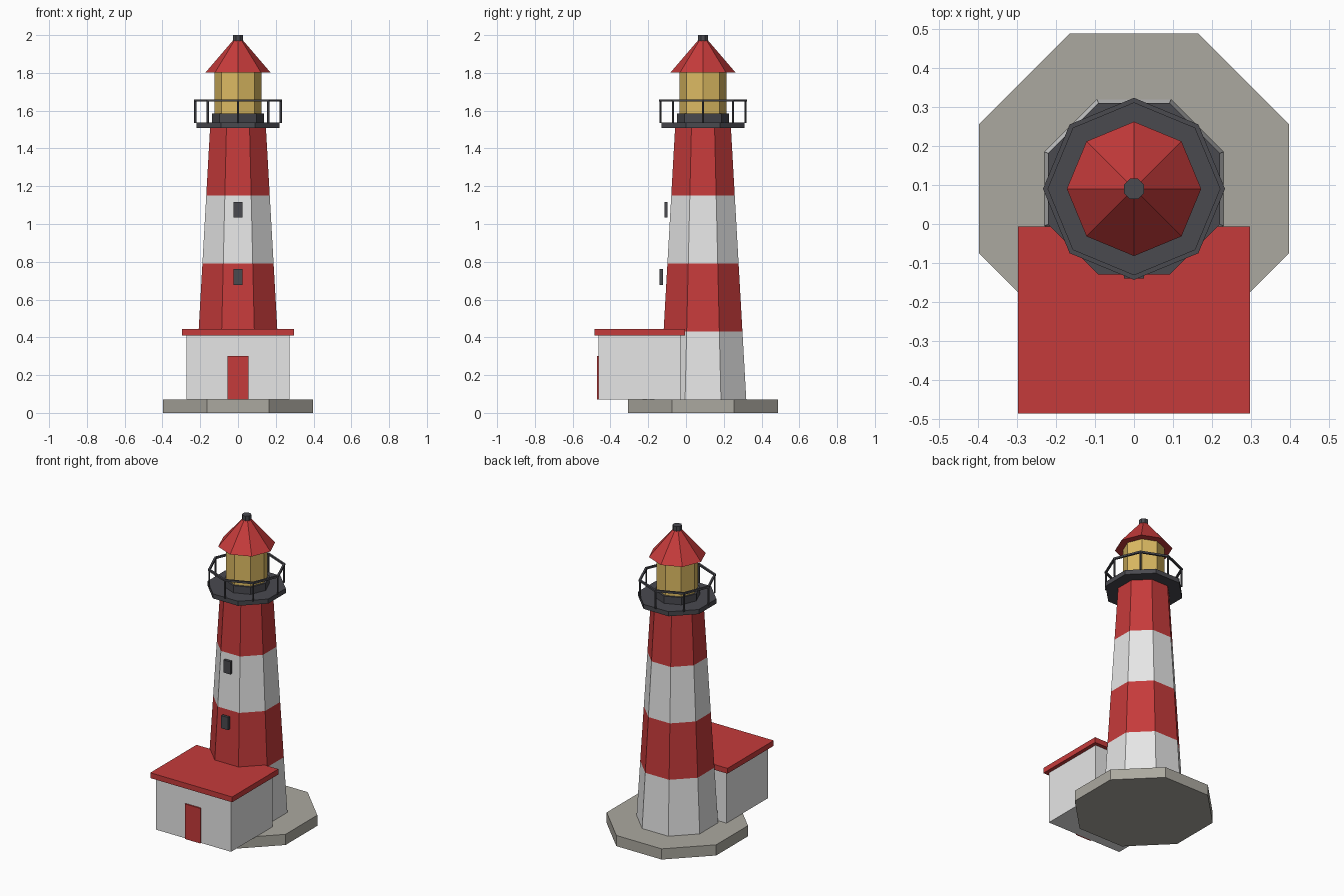
import bpy, bmesh, math
from mathutils import Vector

if "Cube" in bpy.data.objects:
    bpy.data.objects.remove(bpy.data.objects["Cube"])

CY = 0.09              # tower axis sits behind the centre
FLAT = math.pi / 8     # octagon with a flat side to the front
POINT = 0.0            # octagon with a corner to the front


def material(name, rgb):
    m = bpy.data.materials.new(name)
    m.diffuse_color = (*rgb, 1)
    m.use_nodes = True
    m.node_tree.nodes["Principled BSDF"].inputs["Base Color"].default_value = m.diffuse_color
    return m


RED = material("red paint", (0.56, 0.043, 0.043))
WHITE = material("white paint", (0.79, 0.79, 0.79))
STONE = material("stone grey", (0.41, 0.395, 0.35))
DARK = material("dark metal", (0.067, 0.067, 0.078))
GLASS = material("lamp yellow", (0.73, 0.50, 0.125))


def finish(name, bm, mats):
    bmesh.ops.recalc_face_normals(bm, faces=bm.faces[:])
    me = bpy.data.meshes.new(name)
    bm.to_mesh(me)
    bm.free()
    for m in mats:
        me.materials.append(m)
    ob = bpy.data.objects.new(name, me)
    bpy.context.collection.objects.link(ob)
    return ob


def lathe(name, profile, phase, mats, centre=(0, CY), sides=8, closed=False):
    """Turn (radius, z) points around the axis; closed makes a ring."""
    bm = bmesh.new()
    rings = []
    for r, z in profile:
        rings.append([bm.verts.new((centre[0] + r * math.cos(phase + k * math.tau / sides),
                                    centre[1] + r * math.sin(phase + k * math.tau / sides), z))
                      for k in range(sides)])
    pairs = list(zip(rings, rings[1:]))
    if closed:
        pairs.append((rings[-1], rings[0]))
    for a, b in pairs:
        for k in range(sides):
            n = (k + 1) % sides
            bm.faces.new((a[k], a[n], b[n], b[k]))
    if not closed:
        bm.faces.new(rings[0][::-1])
        bm.faces.new(rings[-1])
    return finish(name, bm, mats)


def box(name, x, y, z, mat):
    """Box from (min, max) pairs."""
    bm = bmesh.new()
    bmesh.ops.create_cube(bm, size=1)
    for v in bm.verts:
        v.co = Vector([(lo + hi) / 2 + c * (hi - lo) for c, (lo, hi) in zip(v.co, (x, y, z))])
    return finish(name, bm, [mat])


# Stone foundation
lathe("foundation", [(0.43, 0), (0.43, 0.07)], FLAT, [STONE])

# Tapered tower with four equal bands, white at the bottom
Z0, Z1, R0, R1 = 0.07, 1.51, 0.248, 0.160
tower = lathe("tower", [(R0 + (R1 - R0) * i / 4, Z0 + (Z1 - Z0) * i / 4) for i in range(5)],
              FLAT, [WHITE, RED])
for p in tower.data.polygons:
    band = min(3, int((p.center.z - Z0) / (Z1 - Z0) * 4))
    p.material_index = band % 2

# Small windows standing just off the front face
for label, y, z in (("lower", -0.139, 0.678), ("upper", -0.115, 1.034)):
    box(label + "_window", (-0.025, 0.025), (y, y + 0.018), (z, z + 0.083), DARK)

# Gallery deck and lantern room
lathe("gallery_deck", [(0.238, 1.508), (0.238, 1.538)], FLAT, [DARK])
lathe("lantern_base", [(0.138, 1.538), (0.138, 1.585)], POINT, [DARK])
lathe("lantern_glass", [(0.125, 1.585), (0.125, 1.803)], POINT, [GLASS])
lathe("lantern_roof", [(0.172, 1.802), (0.024, 1.975)], POINT, [RED])
lathe("roof_vent", [(0.028, 1.96), (0.028, 2.0)], FLAT, [DARK])

# Railing: eight-sided top rail on posts
lathe("gallery_rail", [(0.220, 1.648), (0.233, 1.648), (0.233, 1.660), (0.220, 1.660)],
      POINT, [DARK], closed=True)
for k in range(8):
    a = k * math.tau / 8
    lathe(f"rail_post_{k + 1}", [(0.006, 1.535), (0.006, 1.652)], POINT, [DARK],
          centre=(0.226 * math.cos(a), CY + 0.226 * math.sin(a)), sides=6)

# Keeper's house with flat roof and door
box("house_walls", (-0.273, 0.273), (-0.462, -0.03), (0.07, 0.41), WHITE)
box("house_roof", (-0.297, 0.297), (-0.485, -0.006), (0.41, 0.445), RED)
box("house_door", (-0.056, 0.056), (-0.471, -0.462), (0.07, 0.30), RED)
